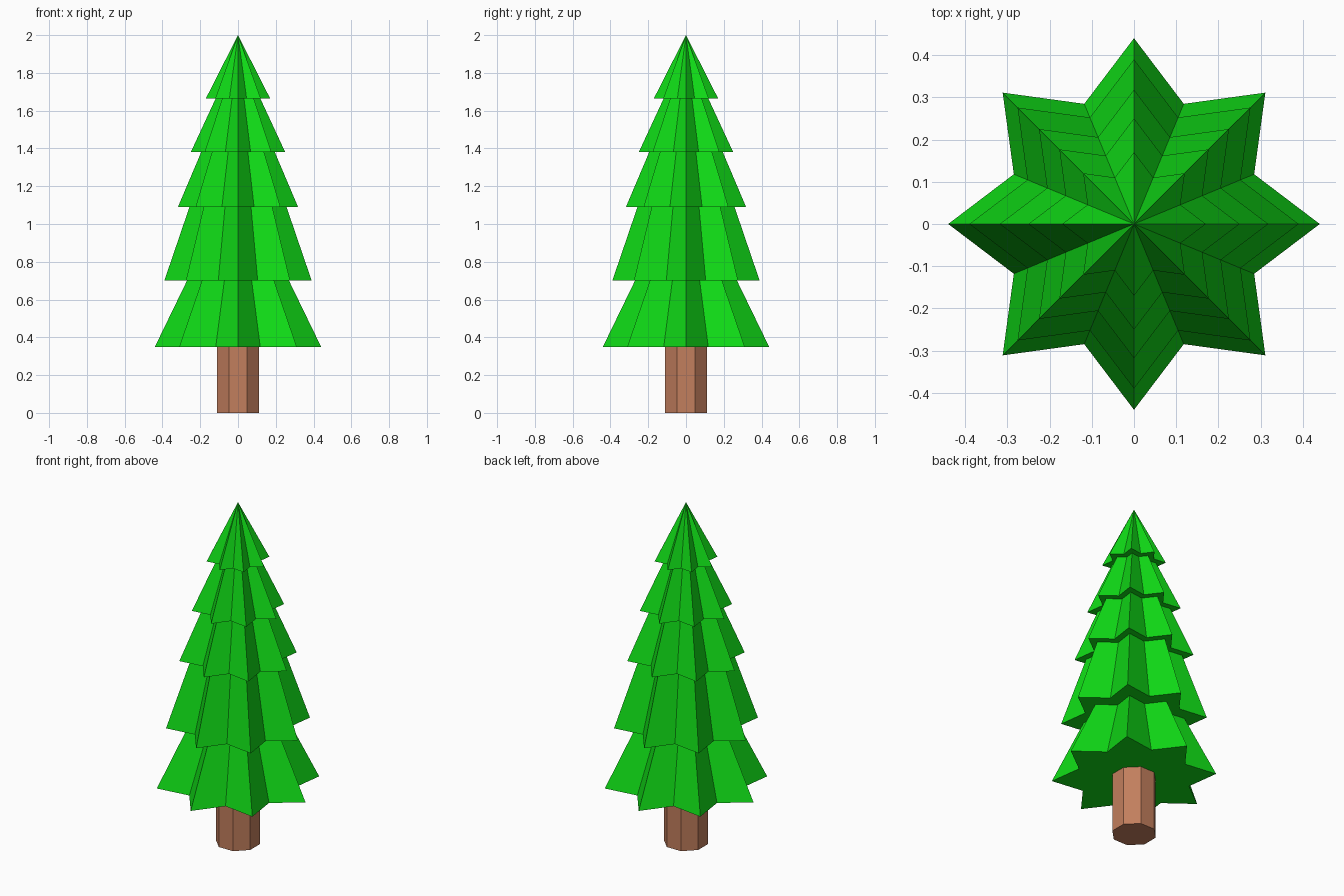
import bpy, bmesh
from math import cos, sin, pi

if "Cube" in bpy.data.objects:
    bpy.data.objects.remove(bpy.data.objects["Cube"])

POINTS = 8
VALLEY = 0.70  # valley radius relative to tip radius

# (bottom z, bottom radius, top z, top radius) of each tier
TIERS = [
    (0.35, 0.44, 0.70, 0.27),
    (0.70, 0.39, 1.09, 0.257),
    (1.09, 0.318, 1.38, 0.195),
    (1.38, 0.25, 1.665, 0.118),
]
TOP_Z, TOP_R, APEX_Z = 1.665, 0.17, 2.0


def material(name, color):
    m = bpy.data.materials.new(name)
    m.diffuse_color = (*color, 1)
    m.use_nodes = True
    m.node_tree.nodes["Principled BSDF"].inputs["Base Color"].default_value = m.diffuse_color
    return m


def finish(bm, name, mat):
    bmesh.ops.recalc_face_normals(bm, faces=bm.faces)
    me = bpy.data.meshes.new(name)
    bm.to_mesh(me)
    bm.free()
    me.materials.append(mat)
    ob = bpy.data.objects.new(name, me)
    bpy.context.collection.objects.link(ob)
    return ob


def star_ring(bm, z, r):
    ring = []
    for i in range(2 * POINTS):
        a = i * pi / POINTS
        k = r if i % 2 == 0 else r * VALLEY
        ring.append(bm.verts.new((k * cos(a), k * sin(a), z)))
    return ring


def bridge(bm, a, b):
    n = len(a)
    for i in range(n):
        j = (i + 1) % n
        bm.faces.new((a[i], a[j], b[j], b[i]))


# Foliage: stacked star-shaped tiers with flat undersides and a pointed top
bm = bmesh.new()
rings = []
for z0, r0, z1, r1 in TIERS:
    rings += [star_ring(bm, z0, r0), star_ring(bm, z1, r1)]
rings.append(star_ring(bm, TOP_Z, TOP_R))
for lower, upper in zip(rings, rings[1:]):
    bridge(bm, lower, upper)
apex = bm.verts.new((0, 0, APEX_Z))
base = bm.verts.new((0, 0, TIERS[0][0]))
for i in range(2 * POINTS):
    j = (i + 1) % (2 * POINTS)
    bm.faces.new((rings[-1][i], rings[-1][j], apex))
    bm.faces.new((rings[0][j], rings[0][i], base))
finish(bm, "foliage", material("green_needles", (0.005, 0.7, 0.008)))

# Trunk: octagonal prism with a flat side to the front
bpy.ops.mesh.primitive_cylinder_add(vertices=8, radius=0.112 / cos(pi / 8), depth=0.35,
                                    location=(0, 0, 0.175))
trunk = bpy.context.object
trunk.name = "trunk"
trunk.rotation_euler.z = pi / 8
trunk.data.materials.append(material("brown_bark", (0.54, 0.21, 0.11)))
